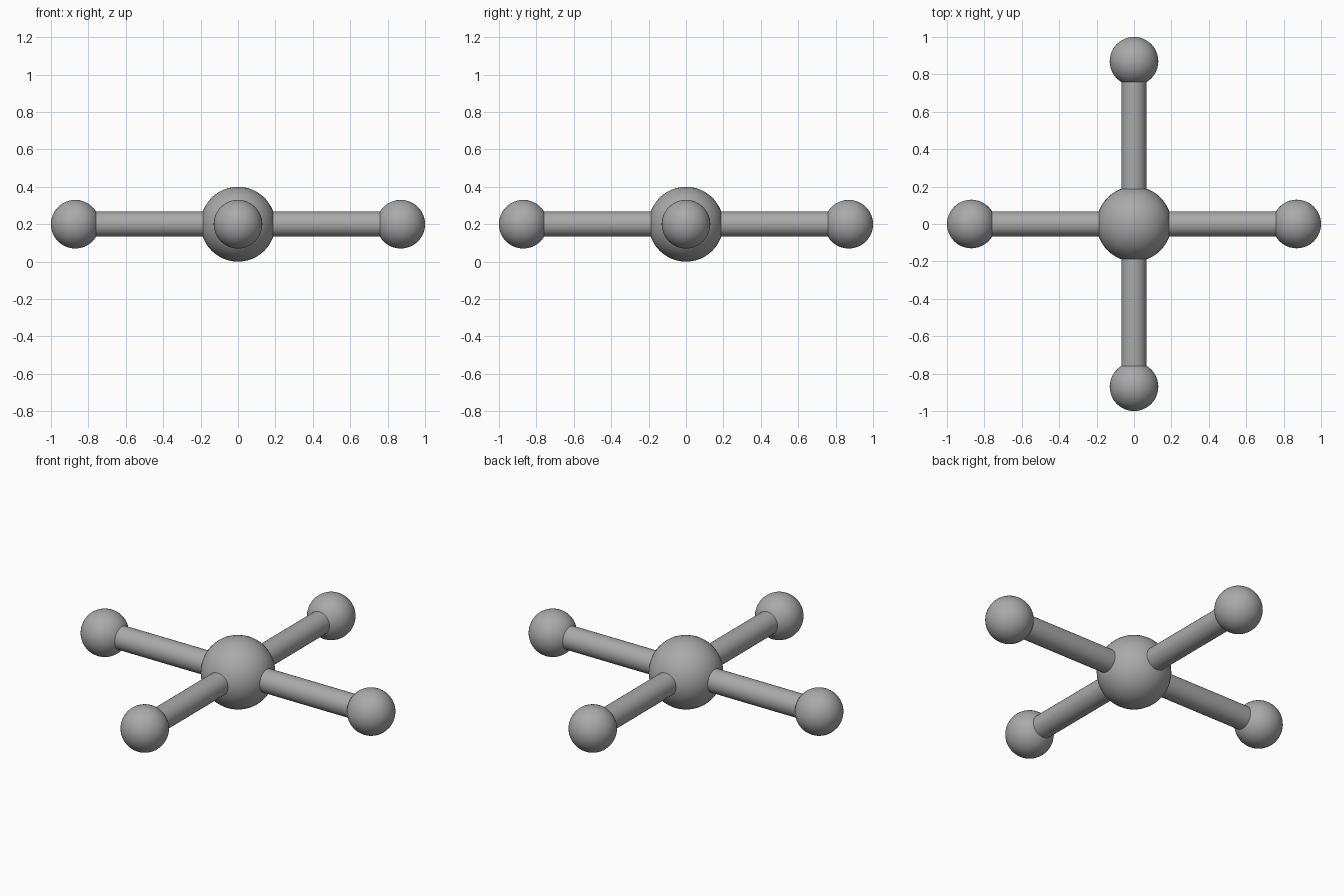
import bpy
import math

cube = bpy.data.objects.get("Cube")
if cube:
    bpy.data.objects.remove(cube, do_unlink=True)

HUB_RADIUS = 0.2
BALL_RADIUS = 0.13
ROD_RADIUS = 0.067
REACH = 1 - BALL_RADIUS

grey = bpy.data.materials.new("plain grey")
grey.use_nodes = True
colour = (0.4, 0.4, 0.4, 1)
grey.diffuse_color = colour
grey.node_tree.nodes["Principled BSDF"].inputs["Base Color"].default_value = colour


def finish(name):
    obj = bpy.context.object
    obj.name = name
    obj.data.materials.append(grey)
    bpy.ops.object.shade_smooth_by_angle(angle=math.radians(40))


def ball(name, radius, x, y):
    bpy.ops.mesh.primitive_uv_sphere_add(
        segments=48, ring_count=24, radius=radius, location=(x, y, HUB_RADIUS))
    finish(name)


# Central ball
ball("central_ball", HUB_RADIUS, 0, 0)

# Four arms, each a rod with a smaller ball at its end
for i, side in enumerate(("left", "back", "right", "front")):
    angle = i * math.pi / 2
    x, y = REACH * math.cos(angle), REACH * math.sin(angle)
    bpy.ops.mesh.primitive_cylinder_add(
        vertices=32, radius=ROD_RADIUS, depth=REACH,
        location=(x / 2, y / 2, HUB_RADIUS), rotation=(0, math.pi / 2, angle))
    finish(side + "_rod")
    ball(side + "_ball", BALL_RADIUS, x, y)
